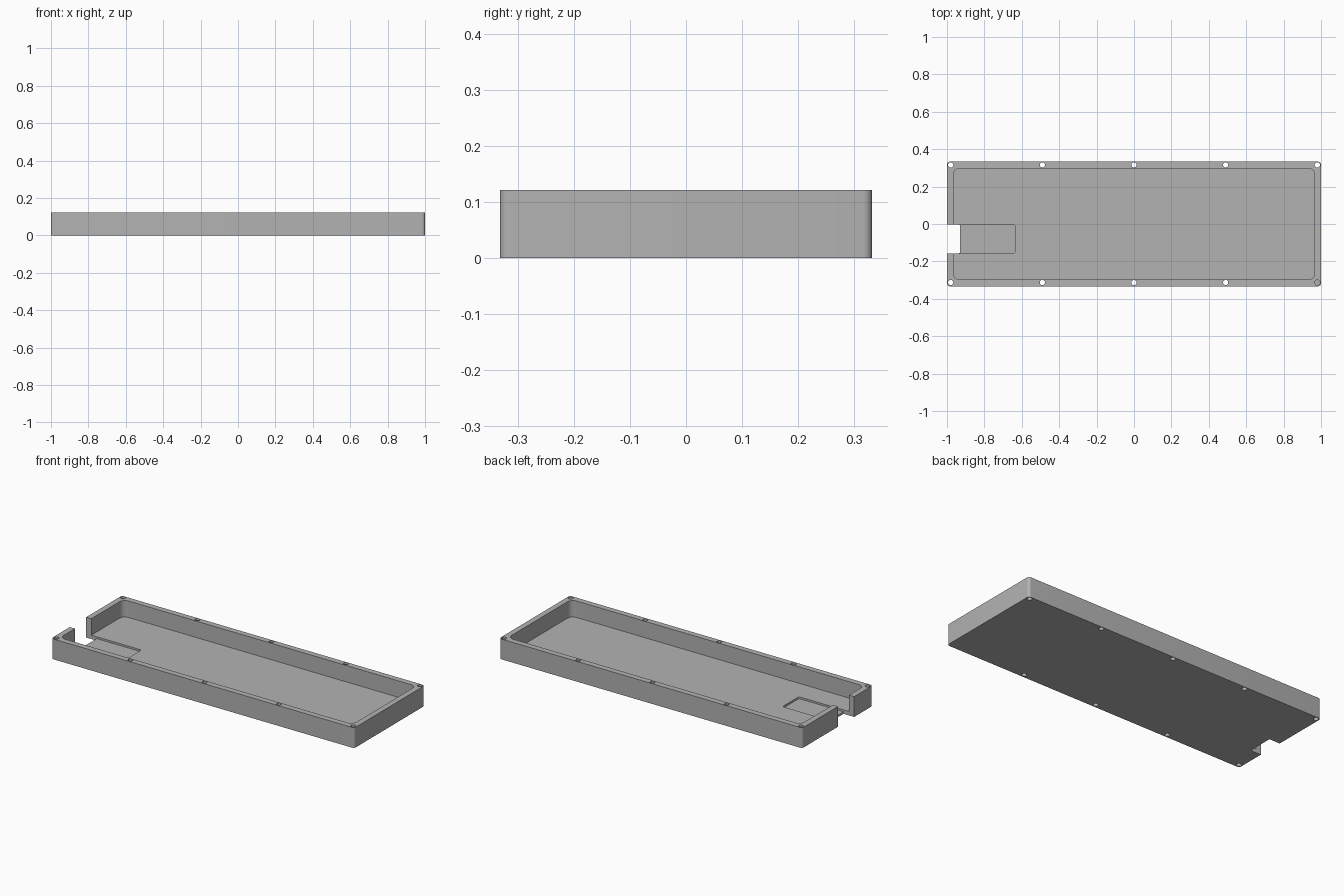
import bpy, bmesh
from math import cos, sin, pi, radians

cube = bpy.data.objects.get("Cube")
if cube:
    bpy.data.objects.remove(cube, do_unlink=True)

grey = bpy.data.materials.new("light_grey")
grey.use_nodes = True
colour = (0.45, 0.45, 0.45, 1)
grey.diffuse_color = colour
grey.node_tree.nodes["Principled BSDF"].inputs["Base Color"].default_value = colour


def prism(name, x0, x1, y0, y1, z0, z1, radius, steps=8):
    """Upright block with rounded vertical corners."""
    corners = [(x1 - radius, y1 - radius), (x0 + radius, y1 - radius),
               (x0 + radius, y0 + radius), (x1 - radius, y0 + radius)]
    bm = bmesh.new()
    ring = []
    for quarter, (cx, cy) in enumerate(corners):
        for i in range(steps + 1):
            a = (quarter + i / steps) * pi / 2
            ring.append(bm.verts.new((cx + radius * cos(a), cy + radius * sin(a), z0)))
    base = bm.faces.new(ring)
    top = bmesh.ops.extrude_face_region(bm, geom=[base])["geom"]
    bmesh.ops.translate(bm, vec=(0, 0, z1 - z0),
                        verts=[v for v in top if isinstance(v, bmesh.types.BMVert)])
    bmesh.ops.remove_doubles(bm, verts=bm.verts, dist=1e-5)
    bmesh.ops.recalc_face_normals(bm, faces=bm.faces)
    return finish(bm, name)


def cylinder(name, x, y, z0, z1, radius):
    bm = bmesh.new()
    bmesh.ops.create_cone(bm, cap_ends=True, segments=24, radius1=radius,
                          radius2=radius, depth=z1 - z0)
    bmesh.ops.translate(bm, vec=(x, y, (z0 + z1) / 2), verts=bm.verts)
    return finish(bm, name)


def finish(bm, name):
    mesh = bpy.data.meshes.new(name)
    bm.to_mesh(mesh)
    bm.free()
    mesh.materials.append(grey)
    obj = bpy.data.objects.new(name, mesh)
    bpy.context.collection.objects.link(obj)
    return obj


HEIGHT, FLOOR, OVER = 0.121, 0.023, 0.2

# Solid case body
tray = prism("tray", -1, 1, -0.333, 0.333, 0, HEIGHT, 0.016)

# Main cavity, shallow floor pocket and the open notch in the end wall
cutters = [
    prism("cavity_cutter", -0.966, 0.966, -0.298, 0.298, FLOOR, OVER, 0.035),
    prism("pocket_cutter", -0.96, -0.635, -0.157, -0.003, FLOOR - 0.011, OVER / 2, 0.012),
    prism("notch_cutter", -1.1, -0.93, -0.157, -0.003, -0.1, OVER, 0.008),
]

# Screw holes along both long rims; one corner hole stops short of the base
for x in (-0.98, -0.49, 0, 0.49, 0.98):
    for y in (-0.313, 0.316):
        blind = x > 0.9 and y < 0
        cutters.append(cylinder("screw_hole_cutter", x, y, 0.02 if blind else -0.1, OVER, 0.014))

for cutter in cutters:
    cutter.hide_render = True
    cut = tray.modifiers.new(cutter.name, 'BOOLEAN')
    cut.operation = 'DIFFERENCE'
    cut.solver = 'EXACT'
    cut.object = cutter

# Bake the cuts and drop the cutters
bpy.context.view_layer.update()
result = bpy.data.meshes.new_from_object(
    tray.evaluated_get(bpy.context.evaluated_depsgraph_get()))
tray.modifiers.clear()
tray.data = result
tray.data.materials.clear()
tray.data.materials.append(grey)
for cutter in cutters:
    bpy.data.objects.remove(cutter, do_unlink=True)

bpy.ops.object.select_all(action='DESELECT')
tray.select_set(True)
bpy.context.view_layer.objects.active = tray
bpy.ops.object.shade_smooth_by_angle(angle=radians(30))
